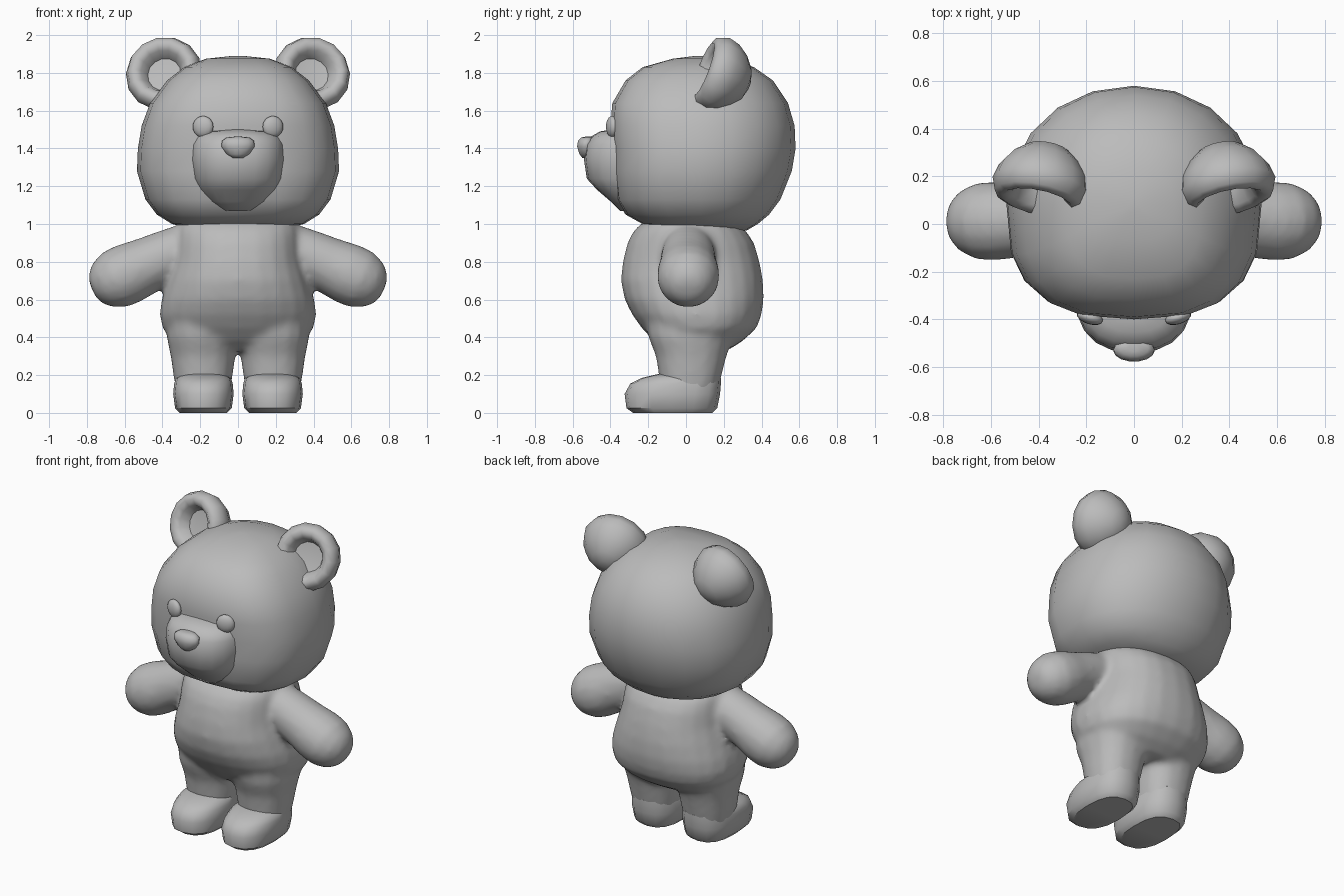
import bpy, bmesh, math
from mathutils import Matrix, Vector

cube = bpy.data.objects.get("Cube")
if cube:
    bpy.data.objects.remove(cube, do_unlink=True)

# One plain colour for the whole toy
grey = bpy.data.materials.new("soft grey")
grey.use_nodes = True
GREY = (0.5, 0.5, 0.5, 1)
grey.diffuse_color = GREY
grey.node_tree.nodes["Principled BSDF"].inputs["Base Color"].default_value = GREY


def power(v, n):
    return math.copysign(abs(v) ** (2 / n), v)


def loft(bm, rings, cx=0, cy=None, front=2, back=2, seg=16, matrix=Matrix()):
    """Skin a stack of rounded rings (z, half width, front y, back y)."""
    loops = []
    for z, hw, y0, y1 in rings:
        mid = (y0 + y1) / 2 if cy is None else cy
        loop = []
        for i in range(seg):
            a = math.tau * i / seg
            n = back if math.sin(a) > 0 else front
            depth = y1 - mid if math.sin(a) > 0 else mid - y0
            co = Vector((cx + hw * power(math.cos(a), n), mid + depth * power(math.sin(a), n), z))
            loop.append(bm.verts.new(matrix @ co))
        loops.append(loop)
    for a, b in zip(loops, loops[1:]):
        for i in range(seg):
            j = (i + 1) % seg
            bm.faces.new((a[i], a[j], b[j], b[i]))
    bm.faces.new(loops[0][::-1])
    bm.faces.new(loops[-1])


def finish(name, bm, angle=60):
    bmesh.ops.recalc_face_normals(bm, faces=bm.faces)
    mesh = bpy.data.meshes.new(name)
    bm.to_mesh(mesh)
    bm.free()
    mesh.materials.append(grey)
    obj = bpy.data.objects.new(name, mesh)
    bpy.context.collection.objects.link(obj)
    bpy.ops.object.select_all(action='DESELECT')
    obj.select_set(True)
    bpy.context.view_layer.objects.active = obj
    bpy.ops.object.shade_smooth_by_angle(angle=math.radians(angle))
    return obj


def part(name, rings, angle=60, **options):
    bm = bmesh.new()
    loft(bm, rings, **options)
    return finish(name, bm, angle)


# Head: flatter face, rounder back
part("head", [
    (0.965, 0.2, -0.05, 0.32), (1.0, 0.35, -0.23, 0.38), (1.05, 0.43, -0.32, 0.44),
    (1.13, 0.49, -0.37, 0.5), (1.28, 0.535, -0.385, 0.56), (1.4, 0.53, -0.39, 0.58),
    (1.52, 0.51, -0.4, 0.575), (1.64, 0.465, -0.39, 0.54), (1.76, 0.375, -0.32, 0.46),
    (1.83, 0.285, -0.23, 0.36), (1.875, 0.17, -0.07, 0.24), (1.89, 0.03, 0.05, 0.11),
], cy=0.08, front=2.8, back=2.1, seg=20)

# Muzzle and nose
part("muzzle", [
    (1.07, 0.08, -0.35, -0.1), (1.12, 0.16, -0.4, -0.1), (1.18, 0.205, -0.47, -0.1),
    (1.24, 0.235, -0.525, -0.1), (1.34, 0.25, -0.54, -0.1), (1.42, 0.245, -0.53, -0.1),
    (1.465, 0.225, -0.5, -0.1), (1.49, 0.17, -0.455, -0.1), (1.5, 0.06, -0.4, -0.1),
], cy=-0.28, front=2.4, seg=20)
part("nose", [
    (1.35, 0.03, -0.55, -0.5), (1.37, 0.06, -0.565, -0.49), (1.41, 0.088, -0.578, -0.48),
    (1.44, 0.085, -0.573, -0.48), (1.458, 0.06, -0.555, -0.49), (1.462, 0.02, -0.535, -0.5),
], seg=14)

for side, s in (("left", 1), ("right", -1)):
    # Eyes: flattened beads
    bm = bmesh.new()
    bmesh.ops.create_uvsphere(bm, u_segments=16, v_segments=10, radius=0.057,
                              matrix=Matrix.Translation((s * 0.185, -0.392, 1.515))
                              @ Matrix.Rotation(s * 0.3, 4, 'Z') @ Matrix.Diagonal((1, 0.5, 1, 1)))
    finish(side + "_eye", bm)

    # Ears: domes with a hollow front, leaning back and outward
    turn = (Matrix.Translation((s * 0.4, 0.12, 1.81)) @ Matrix.Rotation(s * 0.2, 4, 'Z')
            @ Matrix.Rotation(-0.35, 4, 'X') @ Matrix.Rotation(-math.pi / 2, 4, 'X'))
    profile = [(0.06, 0.05), (0.055, 0.09), (-0.005, 0.115), (-0.03, 0.15), (-0.015, 0.185),
               (0.04, 0.205), (0.1, 0.19), (0.16, 0.15), (0.21, 0.09), (0.23, 0.03)]
    part(side + "_ear", [(d, r, -r, r) for d, r in profile], seg=14, matrix=turn)

    # Feet: flat soles, rounded toes
    part(side + "_foot", [
        (0.0, 0.125, -0.28, 0.14), (0.025, 0.15, -0.315, 0.165), (0.1, 0.16, -0.325, 0.18),
        (0.155, 0.155, -0.295, 0.185), (0.185, 0.145, -0.235, 0.185), (0.205, 0.11, -0.15, 0.16),
    ], angle=40, cx=s * 0.183, front=2.4, back=2.6)

# Body: torso, legs and arms blended into one skin
bm = bmesh.new()
loft(bm, [
    (0.33, 0.24, -0.1, 0.22), (0.38, 0.35, -0.17, 0.3), (0.45, 0.4, -0.235, 0.375),
    (0.52, 0.415, -0.285, 0.4), (0.6, 0.405, -0.325, 0.412), (0.7, 0.375, -0.345, 0.408),
    (0.8, 0.345, -0.335, 0.39), (0.9, 0.335, -0.31, 0.36), (0.96, 0.33, -0.28, 0.32),
    (1.01, 0.31, -0.23, 0.26),
], front=2.3, back=2.3, seg=24)
arm = [(-0.12, 0.1), (0, 0.13), (0.12, 0.142), (0.24, 0.15), (0.35, 0.163), (0.43, 0.16),
       (0.5, 0.13), (0.545, 0.085), (0.56, 0.04)]
for s in (1, -1):
    loft(bm, [(0.1, 0.14, -0.13, 0.165), (0.2, 0.158, -0.145, 0.19), (0.3, 0.172, -0.16, 0.215),
              (0.4, 0.193, -0.2, 0.25), (0.52, 0.19, -0.22, 0.27)], cx=s * 0.185, front=2.3, back=2.3)
    turn = Matrix.Translation((s * 0.26, 0.012, 0.88)) @ Matrix.Rotation(s * math.radians(114), 4, 'Y')
    loft(bm, [(d, r, -r * 1.02, r * 1.02) for d, r in arm], matrix=turn)
body = finish("body", bm)
skin = body.modifiers.new("blend", 'REMESH')
skin.mode = 'VOXEL'
skin.voxel_size = 0.018
skin.use_smooth_shade = True
relax = body.modifiers.new("relax", 'SMOOTH')
relax.factor = 0.5
relax.iterations = 10
